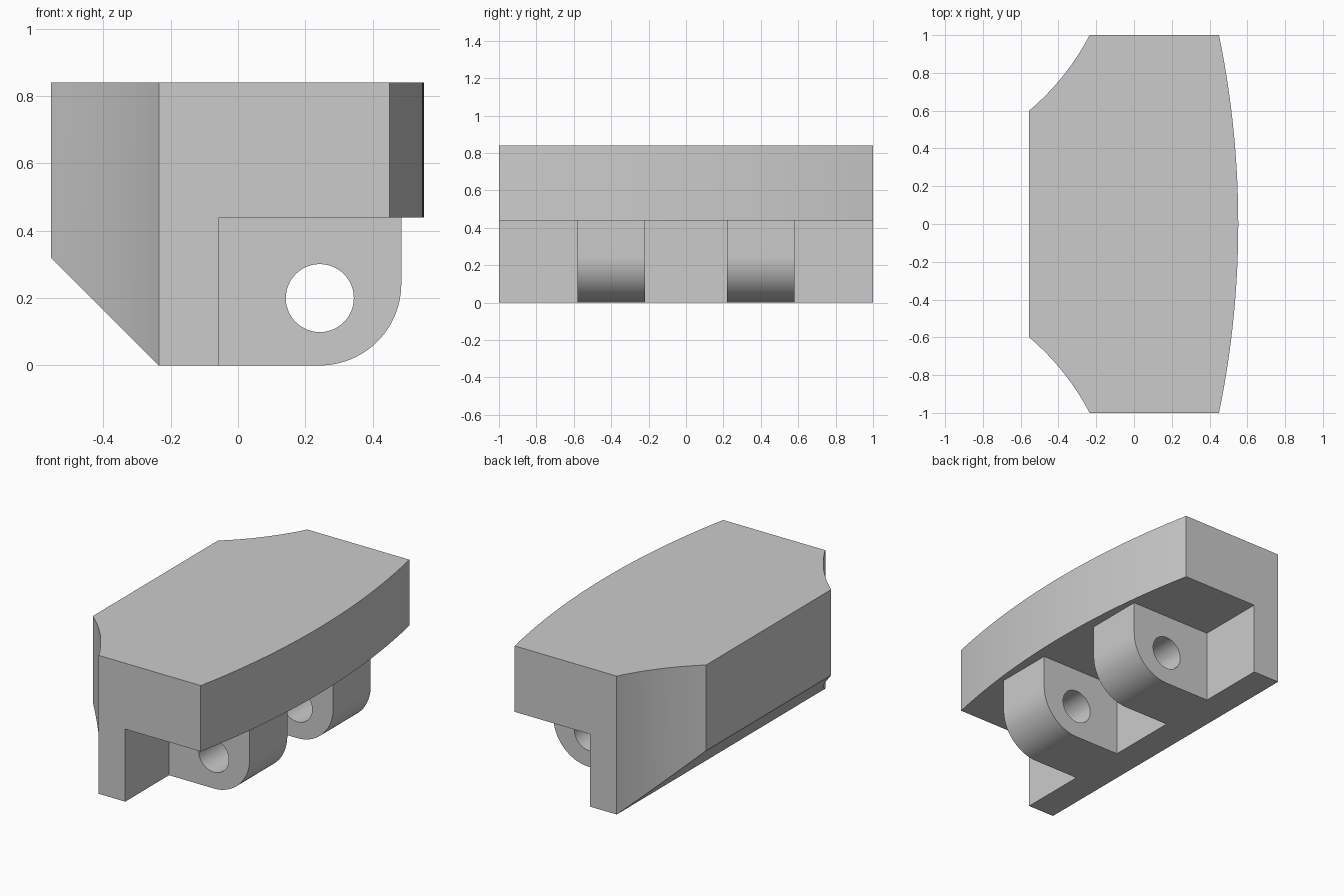
import bpy, bmesh, math
from mathutils import Vector

default = bpy.data.objects.get("Cube")
if default:
    bpy.data.objects.remove(default, do_unlink=True)

grey = bpy.data.materials.new("plain grey")
grey.use_nodes = True
colour = (0.6, 0.6, 0.6, 1)
grey.diffuse_color = colour
grey.node_tree.nodes["Principled BSDF"].inputs["Base Color"].default_value = colour


def prism(name, points, depth):
    """Extrude a closed outline of 3D points along a depth vector."""
    bm = bmesh.new()
    base = bm.faces.new([bm.verts.new(p) for p in points])
    top = bmesh.ops.extrude_face_region(bm, geom=[base], use_keep_orig=True)
    moved = [v for v in top["geom"] if isinstance(v, bmesh.types.BMVert)]
    bmesh.ops.translate(bm, verts=moved, vec=depth)
    bmesh.ops.recalc_face_normals(bm, faces=bm.faces)
    mesh = bpy.data.meshes.new(name)
    bm.to_mesh(mesh)
    bm.free()
    mesh.materials.append(grey)
    obj = bpy.data.objects.new(name, mesh)
    bpy.context.collection.objects.link(obj)
    return obj


def bow(a, b, sag, steps):
    """Points of an arc from a to b, bulging to the right of the direction of travel."""
    a, b = Vector(a), Vector(b)
    chord = b - a
    side = Vector((chord.y, -chord.x)).normalized()
    half = chord.length / 2
    radius = (half * half + sag * sag) / (2 * sag)
    centre = (a + b) / 2 + side * (sag - radius)
    span = math.asin(half / radius)
    along = chord.normalized()
    angles = [span * (2 * i / steps - 1) for i in range(steps + 1)]
    return [centre + radius * (along * math.sin(t) + side * math.cos(t)) for t in angles]


def circle(cx, cz, radius, start, end, steps):
    angles = [math.radians(start + (end - start) * i / steps) for i in range(steps + 1)]
    return [(cx + radius * math.cos(t), cz + radius * math.sin(t)) for t in angles]


def apply_boolean(obj, cutter, operation):
    cutter.hide_render = True
    mod = obj.modifiers.new("cut", "BOOLEAN")
    mod.operation, mod.solver, mod.object = operation, "EXACT", cutter
    bpy.ops.object.select_all(action="DESELECT")
    bpy.context.view_layer.objects.active = obj
    obj.select_set(True)
    bpy.ops.object.modifier_apply(modifier=mod.name)
    bpy.data.objects.remove(cutter, do_unlink=True)
    bpy.ops.object.shade_smooth_by_angle(angle=math.radians(25))


# Body: L-shaped side profile with a sloped rear underside, trimmed to the plan outline
side_profile = [(-0.555, 0.84), (-0.555, 0.32), (-0.235, 0), (-0.057, 0),
                (-0.057, 0.44), (0.7, 0.44), (0.7, 0.84)]
body = prism("body", [(x, -1.1, z) for x, z in side_profile], (0, 2.2, 0))

# Plan: bowed front edge, straight ends and two scooped rear corners
scoop = bow((-0.555, 0.6), (-0.235, 1), 0.025, 16)
plan = bow((0.45, -1), (0.45, 1), 0.102, 40)
plan += [Vector(p) for p in reversed(scoop)]
plan += [Vector((p.x, -p.y)) for p in scoop]
# Push the rear edge out past the profile so that the cut stays clean
plan += [Vector((-0.235, -1))] if (plan[-1] - Vector((-0.235, -1))).length > 0.001 else []
outline = prism("plan_cutter", [(p.x, p.y, -0.1) for p in plan], (0, 0, 1.1))
apply_boolean(body, outline, "INTERSECT")

# Two hinge lugs with rounded lower corners and pin holes
lug_profile = [(-0.057, 0.44), (-0.057, 0)]
lug_profile += circle(0.243, 0.242, 0.242, -90, 0, 24) + [(0.485, 0.44)]
for name, y in (("front_lug", -0.58), ("rear_lug", 0.22)):
    lug = prism(name, [(x, y, z) for x, z in lug_profile], (0, 0.36, 0))
    ring = circle(0.243, 0.2, 0.101, 0, 360, 48)[:-1]
    pin = prism("pin_cutter", [(x, y - 0.1, z) for x, z in ring], (0, 0.56, 0))
    apply_boolean(lug, pin, "DIFFERENCE")
